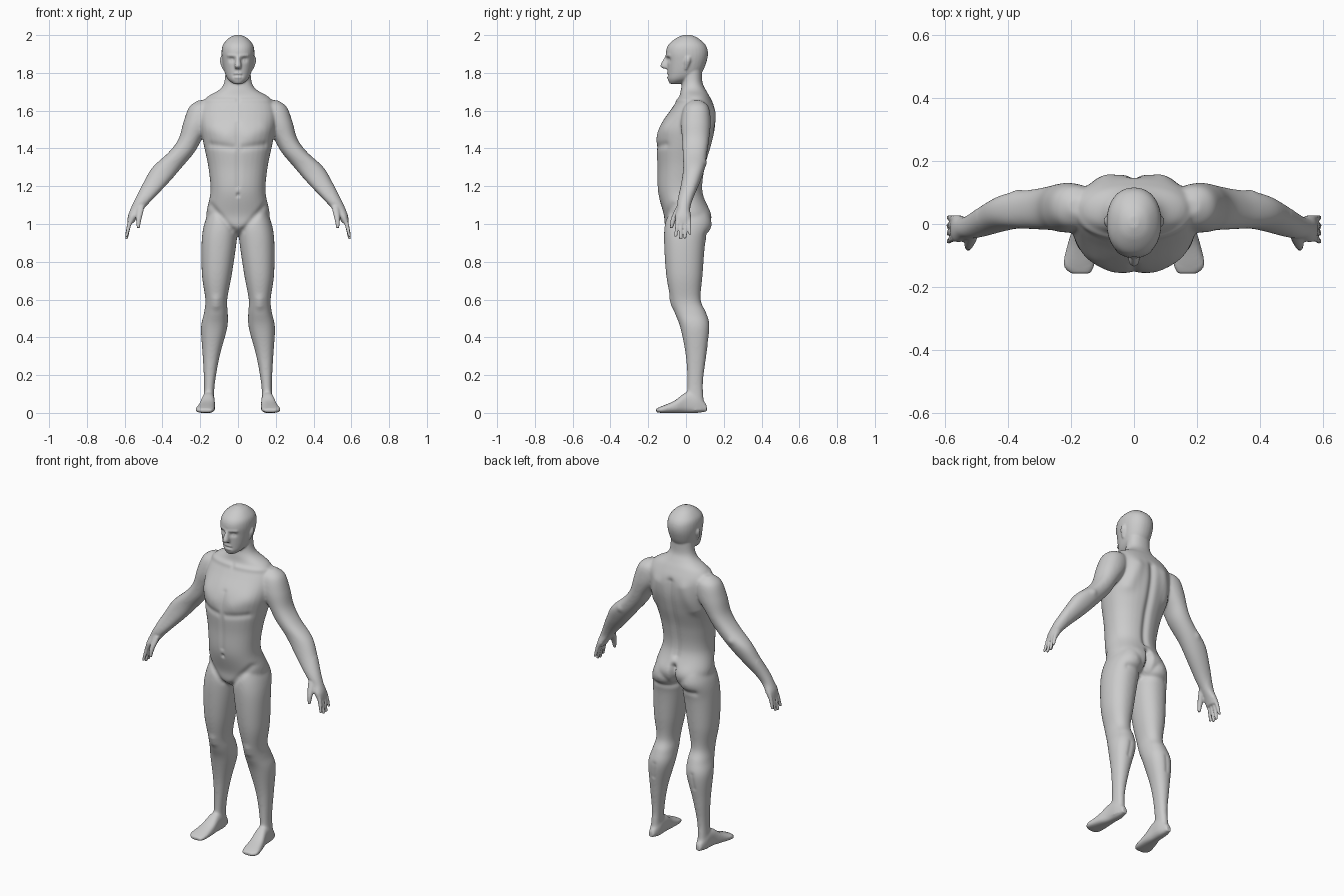
import bpy, bmesh, math
from mathutils import Vector

SEG, STEPS = 32, 6
bm = bmesh.new()


def smooth_rows(rows):
    """Catmull-Rom interpolation through the cross-section rows."""
    out = []
    for i in range(len(rows) - 1):
        a, b, c, d = (rows[max(i - 1, 0)], rows[i], rows[i + 1], rows[min(i + 2, len(rows) - 1)])
        for s in range(STEPS):
            t = s / STEPS
            out.append([0.5 * (2 * q + (r - p) * t + (2 * p - 5 * q + 4 * r - u) * t * t
                               + (3 * q - p - 3 * r + u) * t ** 3)
                        for p, q, r, u in zip(a, b, c, d)])
    return out + [list(rows[-1])]


def loft(rows, axis="z", power=2.2, mirror=True):
    """Closed skin through slices: (position, x0, x1, then low/high of the third axis)."""
    for side in ((1, -1) if mirror else (1,)):
        rings = []
        for p, x0, x1, b0, b1 in smooth_rows(rows):
            ring = []
            for k in range(SEG):
                a = 2 * math.pi * k / SEG
                c, s = math.cos(a), math.sin(a)
                u = math.copysign(abs(c) ** (2 / power), c)
                v = math.copysign(abs(s) ** (2 / power), s)
                x = side * ((x0 + x1) / 2 + u * (x1 - x0) / 2)
                w = (b0 + b1) / 2 + v * (b1 - b0) / 2
                ring.append(bm.verts.new((x, w, p) if axis == "z" else (x, p, w)))
            rings.append(ring)
        for r, q in zip(rings, rings[1:]):
            for k in range(SEG):
                n = (k + 1) % SEG
                bm.faces.new((r[k], r[n], q[n], q[k]))
        bm.faces.new(rings[0])
        bm.faces.new(rings[-1])


def loft_centred(rows):
    """Same, for parts symmetric about x = 0: (z, half width, front, back)."""
    loft([(z, -w, w, y0, y1) for z, w, y0, y1 in rows], mirror=False)


# Trunk and neck
loft_centred([
    (.94, .03, -.05, .05), (.98, .14, -.107, .11), (1.05, .168, -.118, .132),
    (1.17, .146, -.149, .09), (1.3, .157, -.152, .102), (1.42, .182, -.157, .136),
    (1.52, .2, -.137, .156), (1.61, .2, -.077, .153), (1.67, .167, -.038, .128),
    (1.71, .1, -.028, .105), (1.75, .073, -.02, .087), (1.82, .066, -.02, .085)])
# Head
loft_centred([
    (1.742, .024, -.086, -.03), (1.765, .052, -.096, .03), (1.8, .07, -.098, .082),
    (1.86, .083, -.101, .109), (1.91, .087, -.106, .116), (1.95, .079, -.092, .102),
    (1.985, .048, -.05, .062), (2.001, .014, -.012, .024)])
# Nose
loft_centred([(1.822, .014, -.118, -.08), (1.838, .018, -.136, -.08), (1.888, .009, -.11, -.08)])
# Ears
loft([(1.818, .07, .082, -.008, .006), (1.86, .074, .096, -.008, .024), (1.886, .078, .094, .002, .022)])
# Legs
loft([(1.08, .03, .145, -.09, .1), (1.0, .001, .179, -.112, .126), (.9, .008, .193, -.116, .102),
      (.73, .033, .191, -.105, .088), (.6, .057, .173, -.081, .078), (.53, .054, .18, -.06, .107),
      (.45, .057, .196, -.03, .126), (.3, .097, .187, -.001, .107), (.15, .123, .18, .007, .09),
      (.015, .13, .185, 0, .1)])
# Feet
loft([(.11, .14, .172, .008, .045), (.06, .124, .186, 0, .095), (0, .123, .192, 0, .108),
      (-.06, .121, .21, 0, .065), (-.13, .126, .224, 0, .035), (-.158, .14, .2, .004, .022)],
     axis="y", power=2.7)
# Arms running into the palms
loft([(1.655, .15, .21, .03, .08), (1.62, .12, .258, -.01, .12), (1.54, .13, .289, -.027, .131),
      (1.45, .19, .315, -.021, .123), (1.38, .23, .367, -.018, .113), (1.3, .297, .453, -.015, .101),
      (1.22, .366, .5, -.025, .074), (1.13, .452, .546, -.044, .036), (1.08, .498, .569, -.047, .022),
      (1.04, .53, .583, -.058, .027), (1.005, .552, .586, -.055, .025)])
# Thumbs
loft([(1.095, .492, .535, -.05, -.015), (1.03, .51, .54, -.079, -.05), (.978, .52, .536, -.086, -.069)])
# Fingers, fanning out towards the tips
for i, tip in enumerate((.932, .92, .923, .942)):
    y = -.046 + .0215 * i
    yt = y * 1.2 - .001
    loft([(1.035, .54, .575, y - .01, y + .01), (1.0, .563, .587, y - .01, y + .01),
          (tip, .583, .598, yt - .008, yt + .008)])

# Fuse all parts into one skin
src_mesh = bpy.data.meshes.new("body_parts")
bm.to_mesh(src_mesh)
bm.free()
src = bpy.data.objects.new("body_parts", src_mesh)
bpy.context.collection.objects.link(src)
mod = src.modifiers.new("fuse", "REMESH")
mod.mode, mod.voxel_size, mod.use_smooth_shade = "VOXEL", .005, True
dg = bpy.context.evaluated_depsgraph_get()
mesh = bpy.data.meshes.new_from_object(src.evaluated_get(dg))
bpy.data.objects.remove(src)

bm = bmesh.new()
bm.from_mesh(mesh)


def relax(verts, count):
    for _ in range(count):
        bmesh.ops.smooth_vert(bm, verts=verts, factor=.5, use_axis_x=True, use_axis_y=True, use_axis_z=True)


# Soften the body strongly; face, hands and soles only lightly
relax([v for v in bm.verts if .03 < v.co.z < 1.73 and abs(v.co.x) < .5], 14)
relax(bm.verts[:], 2)
bm.normal_update()

# Sculpt strokes drawn on the front and back views, mirrored: x, z to x, z, radius, height
front = [
    (.033, 1.87, .037, 1.87, .012, -.011),   # eye sockets
    (.035, 1.868, .036, 1.868, .007, .005),  # eyes
    (.012, 1.89, .05, 1.892, .008, .004),    # brows
    (0, 1.787, .022, 1.785, .005, -.005),    # mouth
    (0, 1.797, .014, 1.796, .006, .004),     # lips
    (0, 1.776, .012, 1.777, .006, .004),
    (.02, 1.655, .17, 1.655, .013, .005),    # collar bones
    (.07, 1.47, .13, 1.5, .045, .008),       # chest
    (.03, 1.405, .14, 1.42, .018, -.006),
    (0, 1.53, 0, 1.2, .014, -.005),          # midline
    (0, 1.155, 0, 1.15, .009, -.008),        # navel
    (.145, 1.1, .03, .97, .016, -.006),      # groin
    (.115, .6, .115, .57, .022, .006),       # kneecaps
]
back = [
    (0, 1.6, 0, 1.14, .02, -.012),           # spine
    (.09, 1.58, .13, 1.45, .035, .01),       # shoulder blades
    (0, 1.075, 0, .95, .017, -.028),         # cleft
    (.08, 1.03, .085, 1.0, .05, .01),        # seat
    (.03, .945, .13, .945, .017, -.007),
    (.37, 1.32, .37, 1.32, .018, .005),      # elbows
    (.125, .46, .135, .38, .012, -.004),     # calves
]
moves = []
for sign, strokes in ((-1, front), (1, back)):
    lines = [(Vector((a, b)), Vector((c - a, d - b)), r, h) for a, b, c, d, r, h in strokes]
    for v in bm.verts:
        facing = min(1, 1.5 * sign * v.normal.y)
        if facing <= 0:
            continue
        p, total = Vector((abs(v.co.x), v.co.z)), 0
        for a, d, r, h in lines:
            if min(a.y, a.y + d.y) - 3 * r < p.y < max(a.y, a.y + d.y) + 3 * r:
                t = max(0, min(1, (p - a).dot(d) / max(d.length_squared, 1e-9)))
                total += h * math.exp(-(p - a - d * t).length_squared / (r * r))
        if total:
            moves.append((v, v.normal * total * facing))
for v, m in moves:
    v.co += m
relax(bm.verts[:], 1)
for f in bm.faces:
    f.smooth = True
bm.to_mesh(mesh)
bm.free()
mesh.name = "human_body"
bpy.context.collection.objects.link(bpy.data.objects.new("human_body", mesh))
